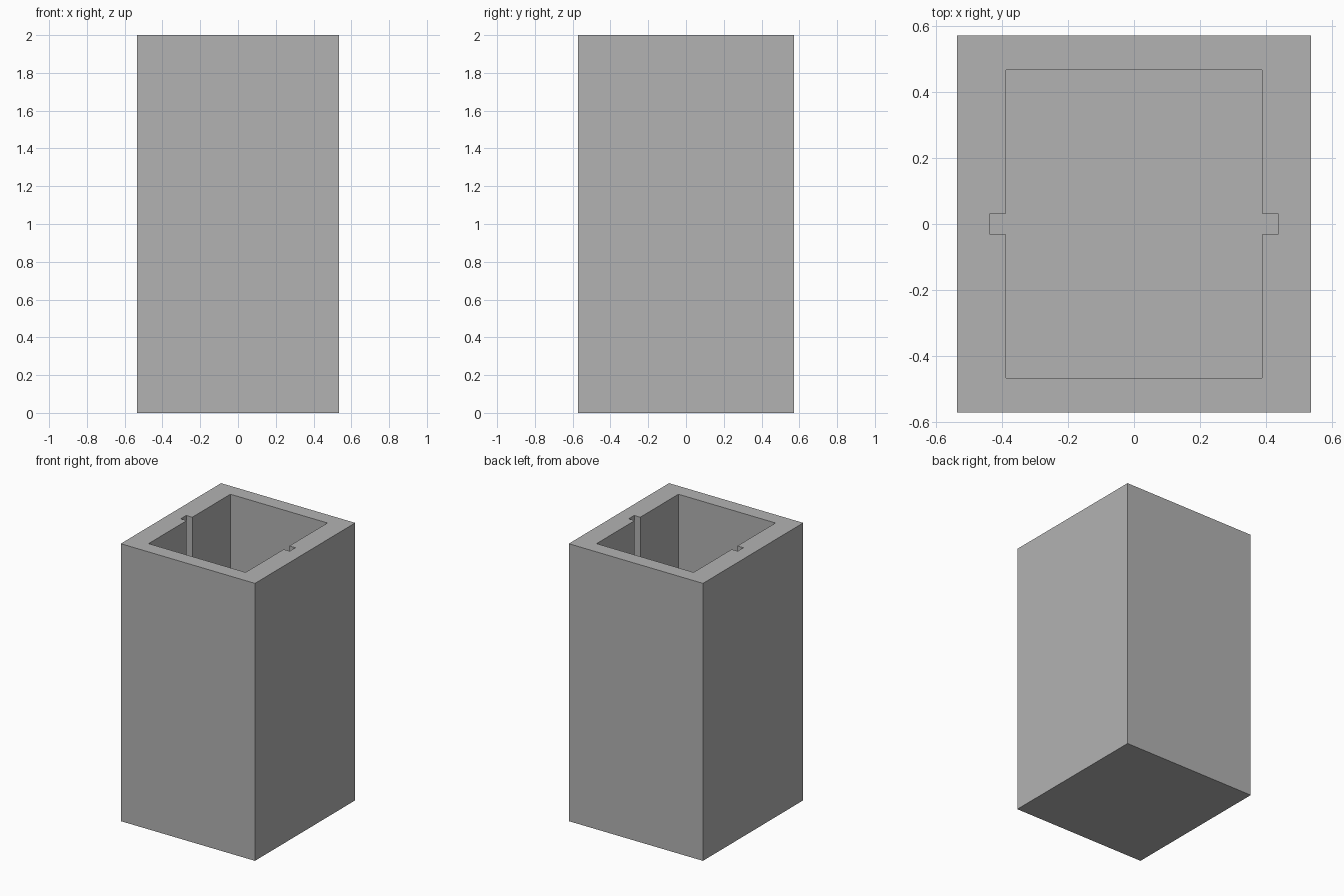
import bpy
import bmesh

cube = bpy.data.objects.get("Cube")
if cube:
    bpy.data.objects.remove(cube, do_unlink=True)

HALF_X, HALF_Y, HEIGHT = 0.535, 0.571, 2.0
CAVITY_X, CAVITY_Y, FLOOR = 0.387, 0.466, 0.106
SLOT_X, SLOT_Y = 0.435, 0.032

grey = bpy.data.materials.new("plain grey")
grey.use_nodes = True
colour = (0.45, 0.45, 0.45, 1)
grey.diffuse_color = colour
grey.node_tree.nodes["Principled BSDF"].inputs["Base Color"].default_value = colour


def prism(name, outline, z0, z1):
    """Extrude a flat outline between two heights."""
    bm = bmesh.new()
    face = bm.faces.new([bm.verts.new((x, y, z0)) for x, y in outline])
    top = bmesh.ops.extrude_face_region(bm, geom=[face])["geom"]
    moved = [v for v in top if isinstance(v, bmesh.types.BMVert)]
    bmesh.ops.translate(bm, verts=moved, vec=(0, 0, z1 - z0))
    bmesh.ops.recalc_face_normals(bm, faces=bm.faces)
    mesh = bpy.data.meshes.new(name)
    bm.to_mesh(mesh)
    bm.free()
    mesh.materials.append(grey)
    obj = bpy.data.objects.new(name, mesh)
    bpy.context.collection.objects.link(obj)
    return obj


# Solid outer block
corners = [(-HALF_X, -HALF_Y), (HALF_X, -HALF_Y), (HALF_X, HALF_Y), (-HALF_X, HALF_Y)]
box = prism("box_body", corners, 0, HEIGHT)

# Cavity outline with a guide slot in each side wall
right = [(CAVITY_X, -CAVITY_Y), (CAVITY_X, -SLOT_Y), (SLOT_X, -SLOT_Y),
         (SLOT_X, SLOT_Y), (CAVITY_X, SLOT_Y), (CAVITY_X, CAVITY_Y)]
left = [(-x, -y) for x, y in right]
cutter = prism("cavity_cutter", right + left, FLOOR, HEIGHT + 0.1)
cutter.hide_render = True

# Hollow the block and discard the cutter
cut = box.modifiers.new("cavity", 'BOOLEAN')
cut.operation = 'DIFFERENCE'
cut.solver = 'EXACT'
cut.object = cutter
bpy.context.view_layer.objects.active = box
bpy.ops.object.modifier_apply(modifier=cut.name)
bpy.data.objects.remove(cutter, do_unlink=True)
